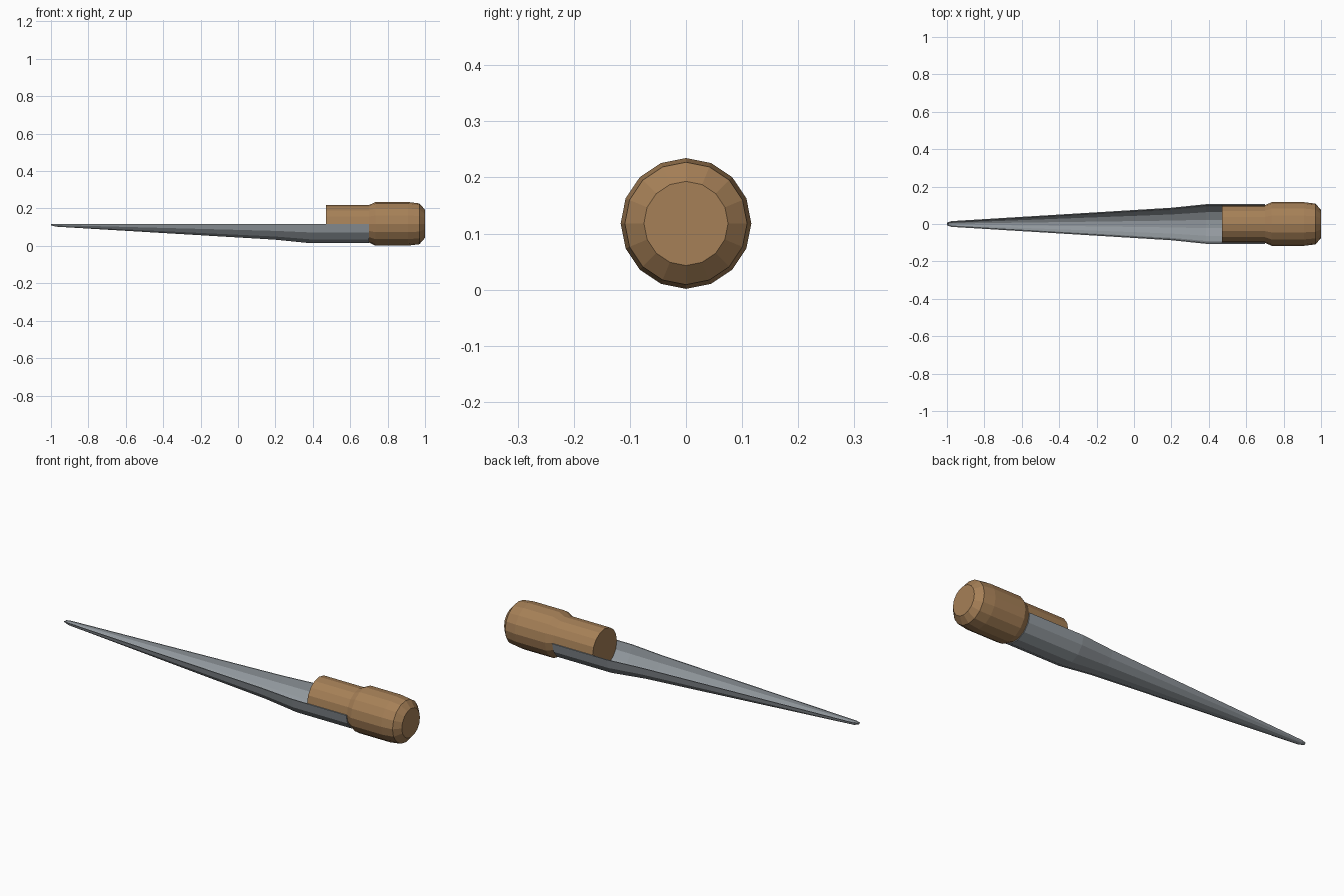
import bpy
import bmesh
from math import sin, cos, pi

if "Cube" in bpy.data.objects:
    bpy.data.objects.remove(bpy.data.objects["Cube"], do_unlink=True)

AXIS_Z = 0.118


def material(name, color):
    mat = bpy.data.materials.new(name)
    mat.use_nodes = True
    mat.diffuse_color = color
    mat.node_tree.nodes["Principled BSDF"].inputs["Base Color"].default_value = color
    return mat


def loft(name, sections, mat):
    """Skin a solid through matching closed cross-sections and cap both ends."""
    bm = bmesh.new()
    rings = [[bm.verts.new(p) for p in section] for section in sections]
    for a, b in zip(rings, rings[1:]):
        for i in range(len(a)):
            j = (i + 1) % len(a)
            bm.faces.new((a[i], a[j], b[j], b[i]))
    return bm, rings


def finish(name, bm, mat):
    bmesh.ops.recalc_face_normals(bm, faces=bm.faces)
    mesh = bpy.data.meshes.new(name)
    bm.to_mesh(mesh)
    bm.free()
    mesh.materials.append(mat)
    obj = bpy.data.objects.new(name, mesh)
    bpy.context.collection.objects.link(obj)
    return obj


def arc(x, radius, start, end, steps):
    angles = [start + (end - start) * i / steps for i in range(steps + 1)]
    return [(x, radius * cos(a), AXIS_Z + radius * sin(a)) for a in angles]


wood = material("warm wood", (0.38, 0.215, 0.095, 1))
steel = material("grey steel", (0.29, 0.32, 0.345, 1))

# Turned wooden handle: neck, shoulder, grip and chamfered end
profile = [(0.47, 0.1), (0.70, 0.1), (0.735, 0.1165),
           (0.91, 0.1165), (0.97, 0.109), (1.0, 0.075)]
bm, rings = loft("handle", [arc(x, r, 0, 2 * pi, 16)[:-1] for x, r in profile], wood)
bm.faces.new(rings[0])
bm.faces.new(rings[-1])
finish("handle", bm, wood)

# Half-round tapering steel blade, open upward, with a thin wall
WALL = 0.005
SIDES = 7
stations = [(-1.0, 0.008), (-0.975, 0.0155), (0.2, 0.087), (0.385, 0.106), (0.70, 0.106)]
sections = [arc(x, r, pi, 2 * pi, SIDES) + arc(x, r - WALL, 2 * pi, pi, SIDES)
            for x, r in stations]
bm, rings = loft("blade", sections, steel)
for ring in (rings[0], rings[-1]):
    for i in range(SIDES):
        k = len(ring) - 1 - i
        bm.faces.new((ring[i], ring[i + 1], ring[k - 1], ring[k]))
finish("blade", bm, steel)
